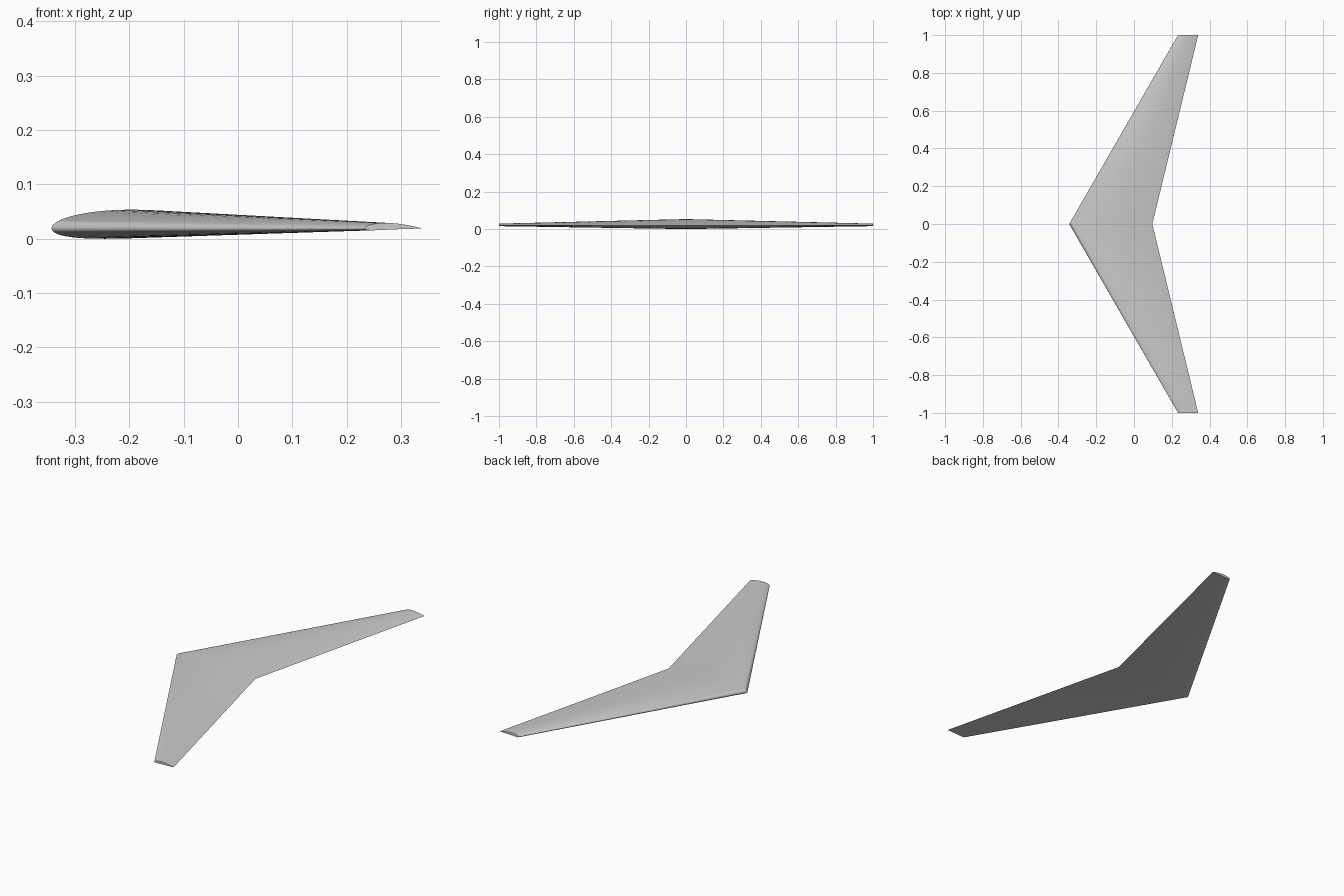
import bpy, bmesh, math

cube = bpy.data.objects.get("Cube")
if cube:
    bpy.data.objects.remove(cube)

grey = bpy.data.materials.new("light grey")
grey.use_nodes = True
colour = (0.6, 0.6, 0.6, 1)
grey.diffuse_color = colour
grey.node_tree.nodes["Principled BSDF"].inputs["Base Color"].default_value = colour

STEPS = 32          # points along each skin
EDGE_Z = 0.0185     # height of the chord line


def surface(t, camber, thickness, side):
    """Point on a cambered aerofoil with unit chord (side +1 top, -1 bottom)."""
    p = 0.4
    half = 5 * thickness * (0.2969 * math.sqrt(t) - 0.126 * t - 0.3516 * t**2
                            + 0.2843 * t**3 - 0.1036 * t**4)
    d = p if t < p else 1 - p
    start = 0 if t < p else 1 - 2 * p
    line = camber / d**2 * (start + 2 * p * t - t * t)
    slope = math.atan(2 * camber / d**2 * (p - t))
    return t - side * half * math.sin(slope), line + side * half * math.cos(slope)


def section(bm, y, lead, trail, camber):
    """Closed ring: trailing edge over the top to the nose, back underneath."""
    ts = [(1 - math.cos(math.pi * i / STEPS)) / 2 for i in range(STEPS + 1)]
    ring = [(t, 1) for t in reversed(ts)] + [(t, -1) for t in ts[1:-1]]
    chord = trail - lead
    verts = []
    for t, side in ring:
        u, w = surface(t, camber, 0.12, side)
        verts.append(bm.verts.new((lead + chord * u, y, EDGE_Z + chord * w)))
    return verts


# Two swept panels lofted from tip to root to tip
bm = bmesh.new()
rings = [section(bm, -1, 0.233, 0.34, 0.04),
         section(bm, 0, -0.343, 0.097, 0.02),
         section(bm, 1, 0.233, 0.34, 0.04)]
for a, b in zip(rings, rings[1:]):
    for i in range(len(a)):
        j = (i + 1) % len(a)
        bm.faces.new((a[i], a[j], b[j], b[i]))

# Flat tip caps
bm.faces.new(rings[0])
bm.faces.new(rings[-1])
bmesh.ops.recalc_face_normals(bm, faces=bm.faces)

mesh = bpy.data.meshes.new("swept_wing")
bm.to_mesh(mesh)
bm.free()
mesh.materials.append(grey)
wing = bpy.data.objects.new("swept_wing", mesh)
bpy.context.collection.objects.link(wing)

bpy.ops.object.select_all(action='DESELECT')
wing.select_set(True)
bpy.context.view_layer.objects.active = wing
bpy.ops.object.shade_smooth_by_angle(angle=math.radians(30))
